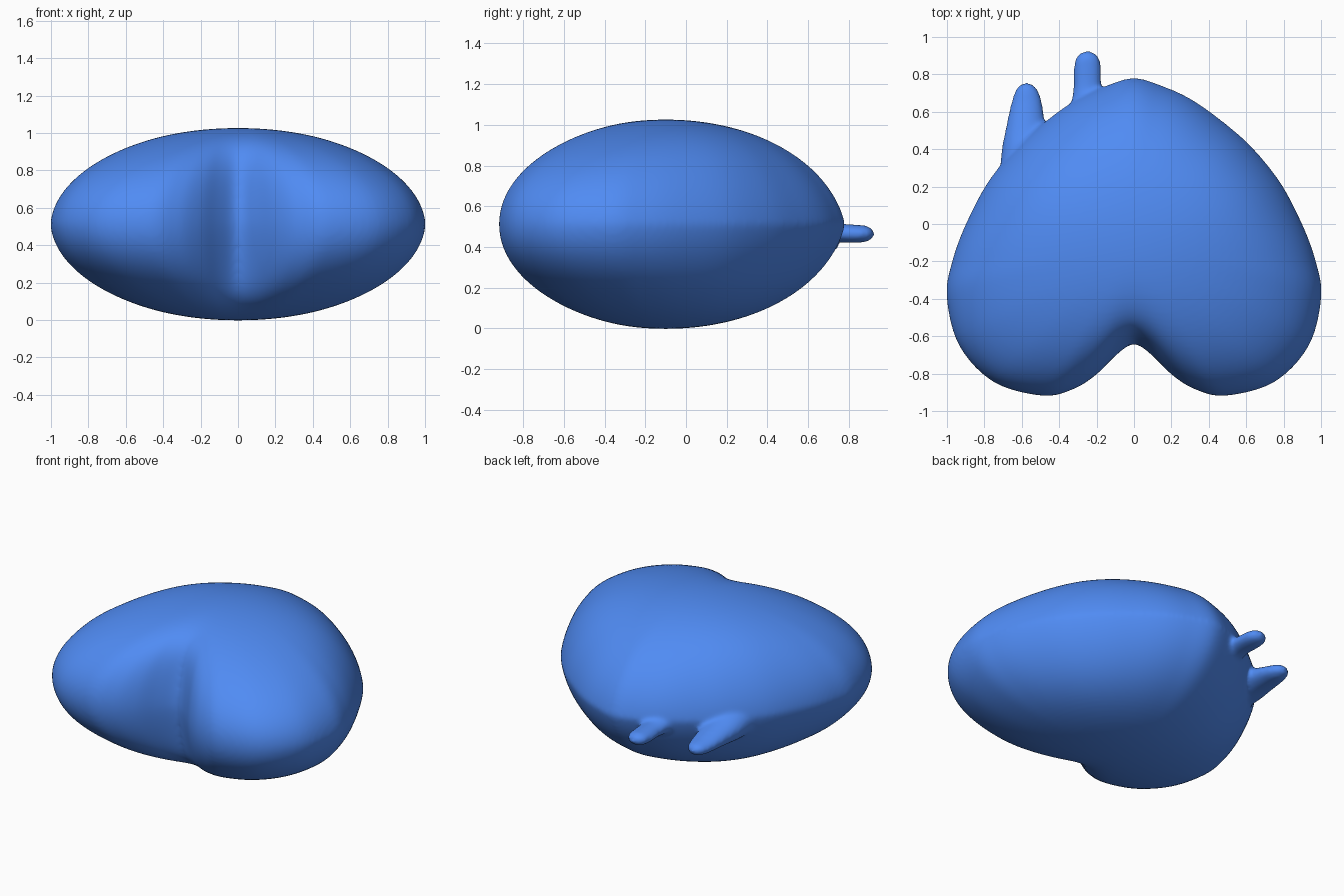
import bpy, bmesh, math
from mathutils import Vector

if "Cube" in bpy.data.objects:
    bpy.data.objects.remove(bpy.data.objects["Cube"])

blue = bpy.data.materials.new("blue")
blue.diffuse_color = (0.08, 0.26, 0.9, 1)
blue.use_nodes = True
blue.node_tree.nodes["Principled BSDF"].inputs["Base Color"].default_value = blue.diffuse_color
bm = bmesh.new()


def loft(rings, start, end):
    """Skin closed rings of points, capped by a point at each end."""
    rows = [[bm.verts.new(p) for p in ring] for ring in rings]
    a, b = bm.verts.new(start), bm.verts.new(end)
    n = len(rows[0])
    for i in range(n):
        j = (i + 1) % n
        for r0, r1 in zip(rows, rows[1:]):
            bm.faces.new((r0[i], r0[j], r1[j], r1[i]))
        bm.faces.new((a, rows[0][j], rows[0][i]))
        bm.faces.new((b, rows[-1][i], rows[-1][j]))


def spline(p, steps, closed):
    """Catmull-Rom curve through tuples of numbers."""
    p = [Vector(q) for q in p]
    n, out = len(p), []
    for i in range(n if closed else n - 1):
        pick = (lambda k: p[k % n]) if closed else (lambda k: p[max(0, min(n - 1, k))])
        a, b, c, d = (pick(i + k) for k in (-1, 0, 1, 2))
        for s in range(steps):
            t = s / steps
            out.append(0.5 * (2 * b + (c - a) * t + (2 * a - 5 * b + 4 * c - d) * t * t
                              + (3 * b - a - 3 * c + d) * t ** 3))
    return out


# Heart body: half outline in plan, mirrored
half = [(0, .782), (.155, .738), (.30, .672), (.45, .568), (.62, .422), (.78, .227),
        (.90, 0), (.973, -.2), (1.002, -.39), (.935, -.65), (.75, -.845),
        (.49, -.918), (.33, -.885), (.21, -.812), (.11, -.715), (.045, -.66), (0, -.643)]
outline = spline(half + [(-x, y) for x, y in half[-2:0:-1]], 6, True)
CY, H = -0.1, 0.514
rings = []
for k in range(1, 64):
    ang = math.pi * (k / 64 - 0.5)
    c, s = math.cos(ang), math.sin(ang)
    w = abs(s) ** 3
    ring = []
    for x, y in outline:
        # heart turns into an oval towards top and bottom
        back = max(0, min(1, (y + .9) / 1.68))
        u = c - .13 * back * abs(s) * (1 - abs(s))
        dy = y - CY
        f = 1 / math.hypot(x / 1.02, dy / .86)
        f = 1 + (f - 1) * w
        ring.append((x * f * u, CY + dy * f * u, .512 + H * s))
    rings.append(ring)
loft(rings, (0, CY, .512 - H), (0, CY, .512 + H))


# Rounded nubs on the back: (y, centre x, half width, centre z, half thickness)
def nub(stations, tip):
    rings = []
    for y, x, w, z, h in spline(stations, 5, False):
        rings.append([(x + w * math.cos(a), y, z + h * math.sin(a))
                      for a in (math.tau * i / 32 for i in range(32))])
    first = stations[0]
    loft(rings, (first[1], first[0], first[3]), tip)


nub([(.5, -.25, .12, .48, .08), (.66, -.25, .085, .475, .06),
     (.73, -.249, .075, .47, .048), (.83, -.249, .074, .465, .045),
     (.885, -.249, .064, .465, .04), (.915, -.25, .038, .465, .024),
     (.925, -.25, .012, .465, .008)], (-.25, .927, .465))
nub([(.25, -.57, .15, .48, .13), (.40, -.575, .132, .46, .10),
     (.50, -.578, .11, .445, .075), (.60, -.576, .092, .43, .057),
     (.67, -.573, .077, .42, .047), (.72, -.574, .058, .418, .038),
     (.746, -.575, .034, .417, .022), (.755, -.575, .01, .417, .007)],
    (-.575, .757, .417))

bmesh.ops.recalc_face_normals(bm, faces=bm.faces)
mesh = bpy.data.meshes.new("heart_body")
bm.to_mesh(mesh)
bm.free()
mesh.materials.append(blue)
body = bpy.data.objects.new("heart_body", mesh)
bpy.context.collection.objects.link(body)

# Melt the nubs into the body
remesh = body.modifiers.new("blend", 'REMESH')
remesh.mode = 'VOXEL'
remesh.voxel_size = 0.014
remesh.use_smooth_shade = True
smooth = body.modifiers.new("soften", 'SMOOTH')
smooth.factor = 0.5
smooth.iterations = 8
